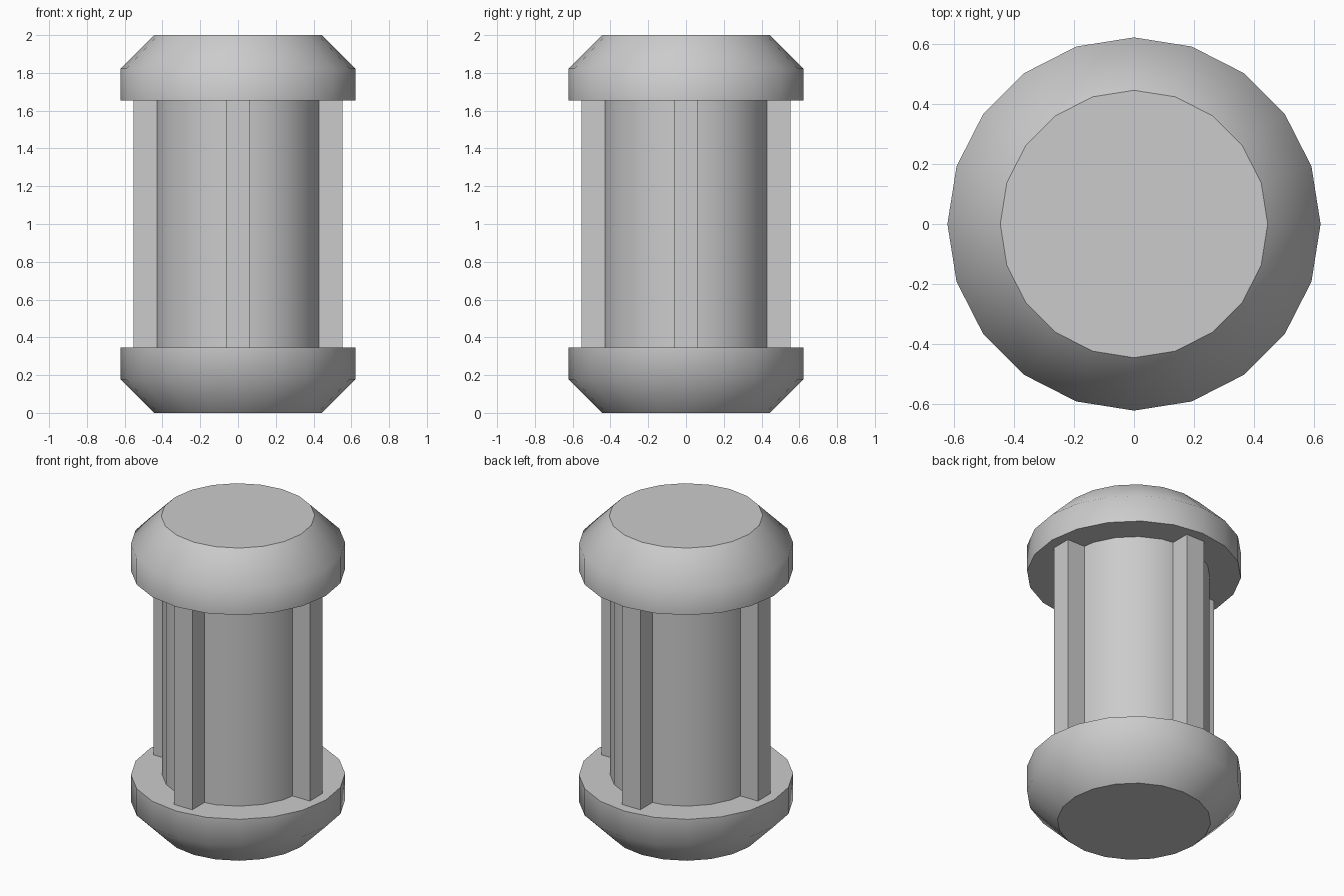
import bpy, bmesh
from math import cos, sin, pi

if "Cube" in bpy.data.objects:
    bpy.data.objects.remove(bpy.data.objects["Cube"])

SIDES = 20


def finish(bm, name):
    bmesh.ops.recalc_face_normals(bm, faces=bm.faces)
    mesh = bpy.data.meshes.new(name)
    bm.to_mesh(mesh)
    bm.free()
    obj = bpy.data.objects.new(name, mesh)
    bpy.context.collection.objects.link(obj)
    return obj


def turned(name, profile):
    """Revolve (radius, z) points; smooth walls, flat sharp-edged ends."""
    bm = bmesh.new()
    rings = [[bm.verts.new((r * cos(2 * pi * i / SIDES), r * sin(2 * pi * i / SIDES), z))
              for i in range(SIDES)] for r, z in profile]
    for low, high in zip(rings, rings[1:]):
        for i in range(SIDES):
            j = (i + 1) % SIDES
            bm.faces.new((low[i], low[j], high[j], high[i])).smooth = True
    for ring in (rings[0], rings[-1]):
        for edge in bm.faces.new(ring).edges:
            edge.smooth = False
    return finish(bm, name)


def box(name, lo, hi):
    bm = bmesh.new()
    bmesh.ops.create_cube(bm, size=1)
    for v in bm.verts:
        v.co = [a if c < 0 else b for c, a, b in zip(v.co, lo, hi)]
    return finish(bm, name)


# Bevelled end caps, mirrored about mid height
cap = [(0.445, 0), (0.621, 0.177), (0.621, 0.347)]
turned("bottom_cap", cap)
turned("top_cap", [(r, 2 - z) for r, z in cap])

# Central shaft
turned("shaft", [(0.44, 0.347), (0.44, 1.653)])

# Four upright ribs around the shaft
for k, side in enumerate(("right", "back", "left", "front")):
    rib = box(side + "_rib", (0.40, -0.064, 0.347), (0.553, 0.064, 1.653))
    rib.rotation_euler.z = k * pi / 2
